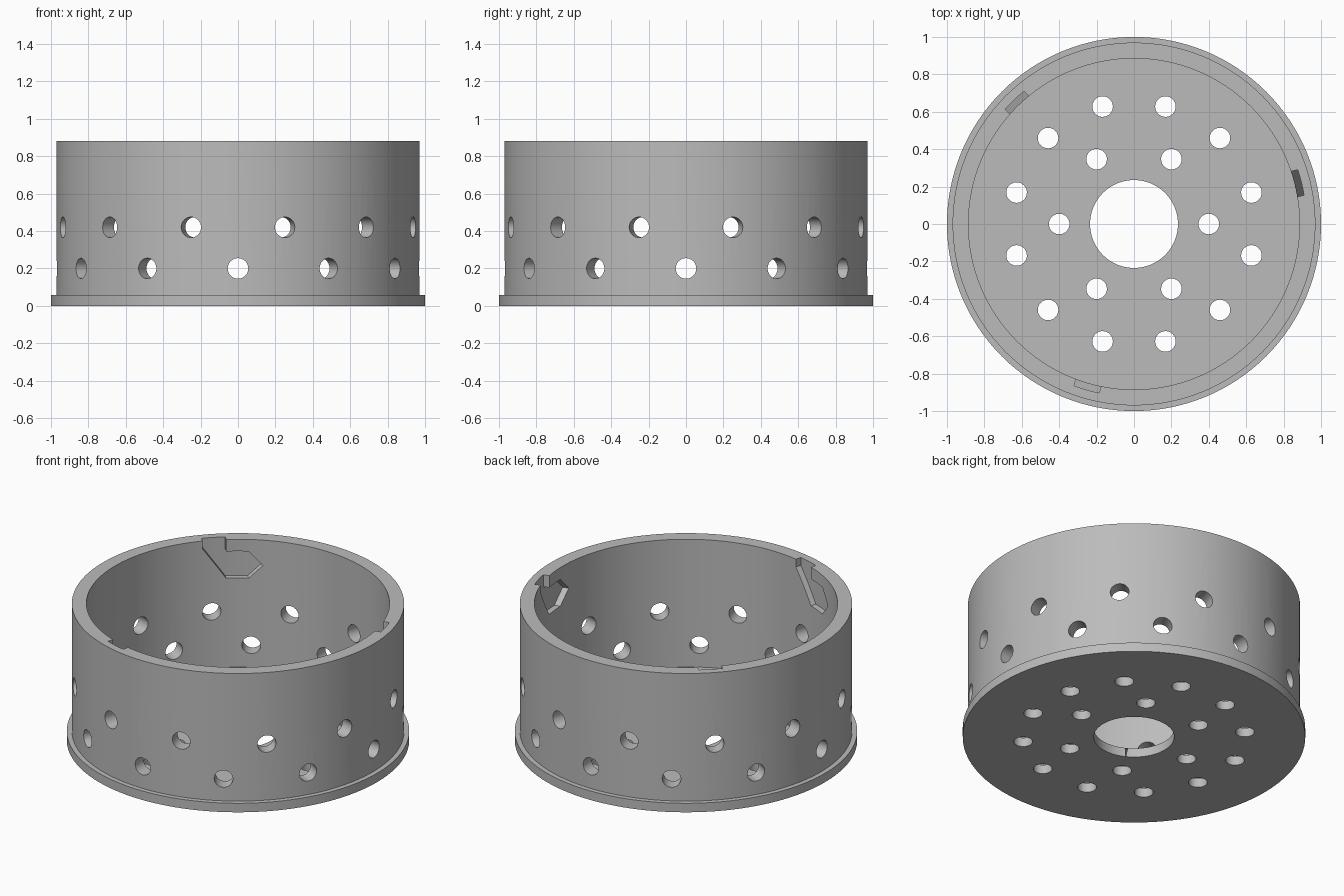
import bpy, bmesh, math
from mathutils import Matrix

if "Cube" in bpy.data.objects:
    bpy.data.objects.remove(bpy.data.objects["Cube"], do_unlink=True)

HEIGHT, WALL_R, INNER_R, GROOVE_R = 0.88, 0.97, 0.885, 0.922
FLOOR, HOLE_R = 0.058, 0.055

grey = bpy.data.materials.new("plain grey")
grey.use_nodes = True
grey.diffuse_color = (0.5, 0.5, 0.5, 1)
grey.node_tree.nodes["Principled BSDF"].inputs["Base Color"].default_value = (0.5, 0.5, 0.5, 1)


def make_object(name, bm):
    bmesh.ops.recalc_face_normals(bm, faces=bm.faces)
    mesh = bpy.data.meshes.new(name)
    bm.to_mesh(mesh)
    bm.free()
    mesh.materials.append(grey)
    obj = bpy.data.objects.new(name, mesh)
    bpy.context.collection.objects.link(obj)
    return obj


def add_cylinder(bm, radius, length, matrix, segments=32):
    bmesh.ops.create_cone(bm, cap_ends=True, segments=segments, radius1=radius,
                          radius2=radius, depth=length, matrix=matrix)


def boolean(target, cutter, operation):
    mod = target.modifiers.new(cutter.name, "BOOLEAN")
    mod.operation, mod.solver, mod.object = operation, "EXACT", cutter
    cutter.hide_render = True
    cutter.hide_set(True)


def apply_modifiers(obj):
    graph = bpy.context.evaluated_depsgraph_get()
    mesh = bpy.data.meshes.new_from_object(obj.evaluated_get(graph))
    obj.modifiers.clear()
    obj.data = mesh


# Basket body: flanged cup turned from a profile
bm = bmesh.new()
profile = [(0, 0), (1, 0), (1, FLOOR), (WALL_R, FLOOR), (WALL_R, HEIGHT),
           (INNER_R, HEIGHT), (INNER_R, FLOOR), (0, FLOOR)]
verts = [bm.verts.new((r, 0, z)) for r, z in profile]
edges = [bm.edges.new(pair) for pair in zip(verts, verts[1:])]
bmesh.ops.spin(bm, geom=verts + edges, cent=(0, 0, 0), axis=(0, 0, 1),
               angle=math.tau, steps=128, use_duplicate=False)
bmesh.ops.remove_doubles(bm, verts=bm.verts, dist=0.0001)
body = make_object("basket_body", bm)

# Drain holes in the floor and two staggered rows round the wall
bm = bmesh.new()
add_cylinder(bm, 0.235, 0.3, Matrix.Translation((0, 0, FLOOR / 2)), 64)
for radius, count, offset in ((0.4, 6, 0), (0.65, 12, 15)):
    for i in range(count):
        turn = Matrix.Rotation(math.radians(offset) + math.tau * i / count, 4, "Z")
        add_cylinder(bm, HOLE_R, 0.3, turn @ Matrix.Translation((radius, 0, FLOOR / 2)))
for height, offset in ((0.2, 0), (0.42, 15)):
    for i in range(12):
        turn = Matrix.Rotation(math.radians(offset + 30 * i), 4, "Z")
        add_cylinder(bm, HOLE_R, 0.3, turn @ Matrix.Translation((0.93, 0, height))
                     @ Matrix.Rotation(math.pi / 2, 4, "Y"))
holes = make_object("hole_cutter", bm)

# Three twist-lock grooves inside the rim: (clockwise offset, depth below rim)
groove = [(-0.07, -0.1), (0.07, -0.1), (0.07, 0.077), (0.2, 0.077),
          (0.28, 0.165), (0.2, 0.25), (0.07, 0.25), (-0.07, 0.05)]
bm = bmesh.new()
for angle in (14, 134, 254):
    turn = Matrix.Rotation(math.radians(angle), 4, "Z")
    face = bm.faces.new([bm.verts.new((0.75, -u, HEIGHT - d)) for u, d in groove])
    out = bmesh.ops.extrude_face_region(bm, geom=[face])["geom"]
    moved = [v for v in out if isinstance(v, bmesh.types.BMVert)]
    bmesh.ops.translate(bm, verts=moved, vec=(0.25, 0, 0))
    island = set(moved) | set(face.verts)
    bmesh.ops.transform(bm, matrix=turn, verts=list(island))
grooves = make_object("groove_cutter", bm)

bm = bmesh.new()
add_cylinder(bm, GROOVE_R, 3, Matrix.Identity(4), 128)
limit = make_object("groove_depth_limit", bm)

boolean(grooves, limit, "INTERSECT")
apply_modifiers(grooves)
boolean(body, holes, "DIFFERENCE")
boolean(body, grooves, "DIFFERENCE")
apply_modifiers(body)
for helper in (holes, grooves, limit):
    bpy.data.objects.remove(helper, do_unlink=True)

# Smooth curved walls, crisp rims
bpy.ops.object.select_all(action="DESELECT")
body.select_set(True)
bpy.context.view_layer.objects.active = body
bpy.ops.object.shade_smooth_by_angle(angle=math.radians(30))
